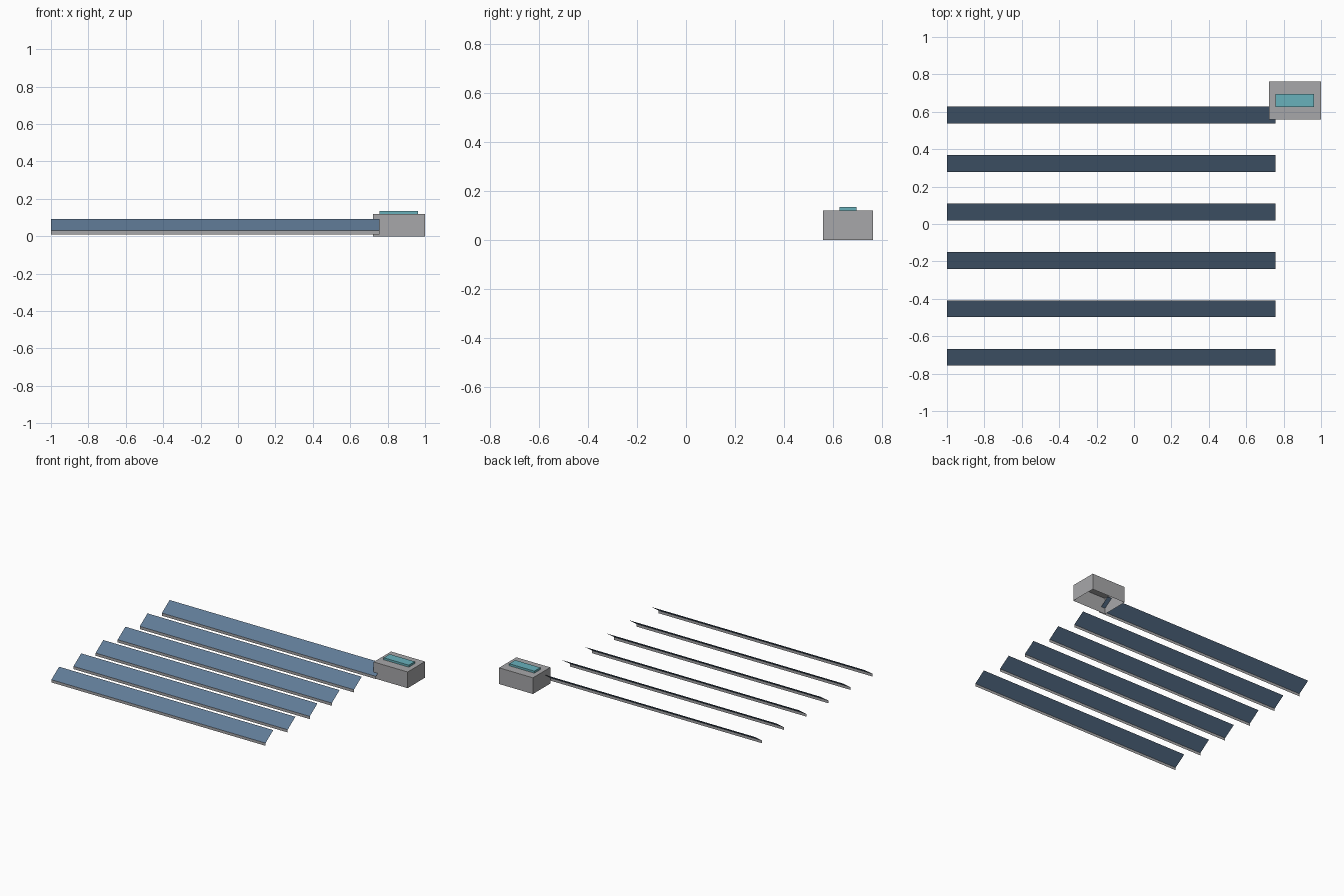
import bpy

if "Cube" in bpy.data.objects:
    bpy.data.objects.remove(bpy.data.objects["Cube"])


def material(name, rgb):
    m = bpy.data.materials.new(name)
    m.diffuse_color = (*rgb, 1)
    m.use_nodes = True
    m.node_tree.nodes["Principled BSDF"].inputs["Base Color"].default_value = m.diffuse_color
    return m


BLUE = material("panel blue", (0.115, 0.195, 0.305))
GREY = material("light grey", (0.39, 0.39, 0.40))
TEAL = material("teal", (0.14, 0.44, 0.50))


def add_mesh(name, verts, faces, mats):
    me = bpy.data.meshes.new(name)
    me.from_pydata(verts, [], faces)
    for m in mats:
        me.materials.append(m)
    ob = bpy.data.objects.new(name, me)
    bpy.context.collection.objects.link(ob)
    return ob


def open_box(name, x, y, z, mat):
    """Box shell without a bottom."""
    verts = [(a, b, c) for c in z
             for a, b in ((x[0], y[0]), (x[1], y[0]), (x[1], y[1]), (x[0], y[1]))]
    sides = [(i, (i + 1) % 4, (i + 1) % 4 + 4, i + 4) for i in range(4)]
    return add_mesh(name, verts, sides + [(4, 5, 6, 7)], [mat])


# Six tilted sheets, each with a thin upright strip under its front edge
X0, X1 = -1.0, 0.756
for i in range(6):
    y = -0.757 + i * 0.2588
    profile = [(y, 0.01), (y, 0.03), (y + 0.09, 0.092)]
    verts = [(x, py, pz) for py, pz in profile for x in (X0, X1)]
    row = add_mesh(f"panel_row_{i + 1}", verts,
                   [(0, 1, 3, 2), (2, 3, 5, 4)], [GREY, BLUE])
    row.data.polygons[1].material_index = 1

# Equipment hut at the back right corner, with a raised roof plate
open_box("hut", (0.722, 1.0), (0.558, 0.761), (0.0, 0.12), GREY)
open_box("roof_plate", (0.757, 0.963), (0.625, 0.695), (0.12, 0.135), TEAL)
